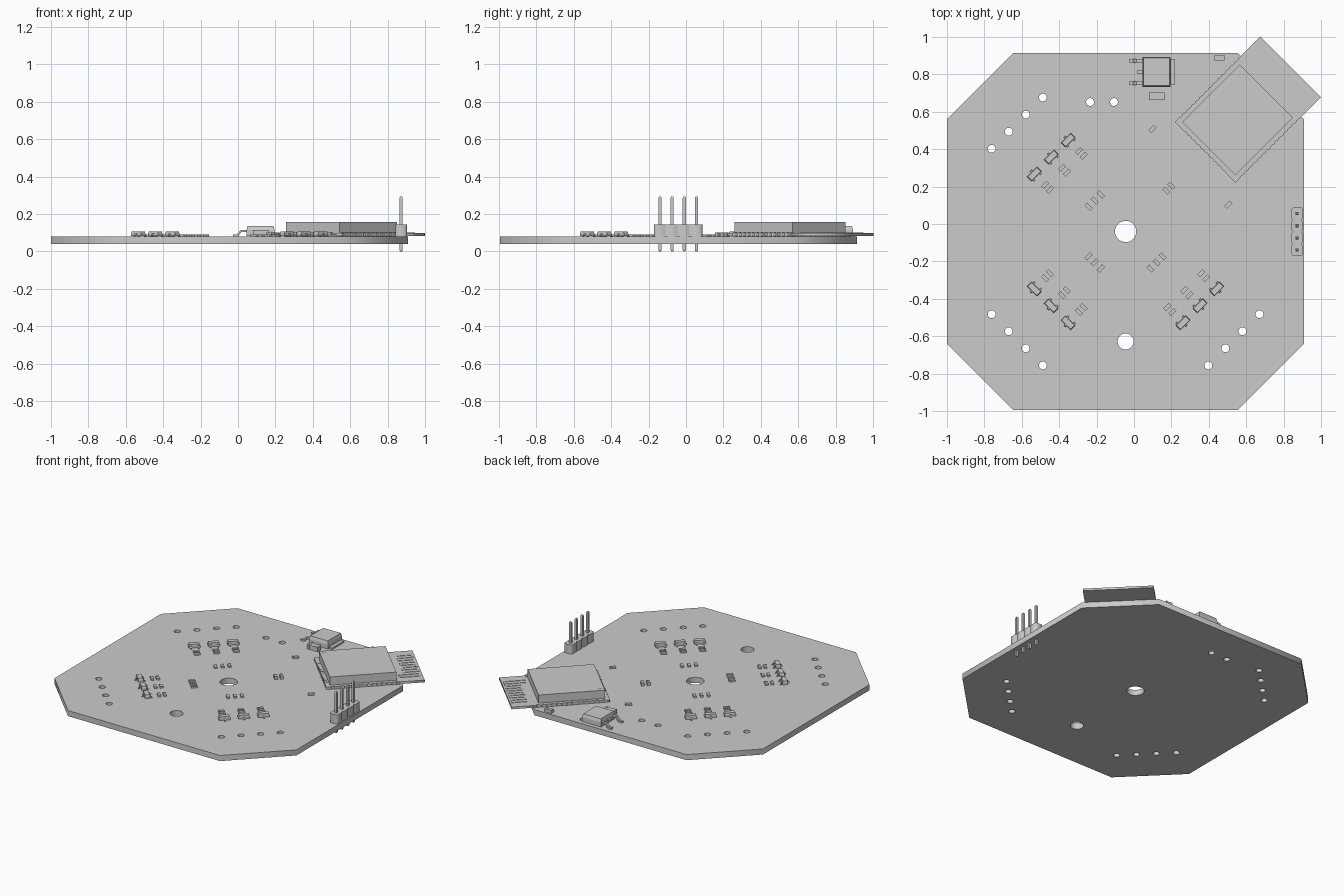
import bpy, bmesh, math
from mathutils import Matrix, Vector

if "Cube" in bpy.data.objects:
    bpy.data.objects.remove(bpy.data.objects["Cube"])

GREY = bpy.data.materials.new("plain_grey")
GREY.diffuse_color = (0.6, 0.6, 0.6, 1)
GREY.use_nodes = True
GREY.node_tree.nodes["Principled BSDF"].inputs["Base Color"].default_value = GREY.diffuse_color
CX, CY = -0.045, -0.04          # board centre
TOP = 0.08                      # board upper face


def finish(name, mesh, x=0, y=0, ang=0):
    ob = bpy.data.objects.new(name, mesh)
    bpy.context.collection.objects.link(ob)
    ob.location = (x, y, 0)
    ob.rotation_euler.z = math.radians(ang)
    if not mesh.materials:
        mesh.materials.append(GREY)
    return ob


def to_mesh(bm, name):
    bmesh.ops.recalc_face_normals(bm, faces=bm.faces)
    me = bpy.data.meshes.new(name)
    bm.to_mesh(me)
    bm.free()
    return me


def box(bm, x, y, z0, z1, sx, sy, taper=1.0):
    """Upright box; taper scales its upper face."""
    verts = bmesh.ops.create_cube(bm, size=1)["verts"]
    for v in verts:
        k = taper if v.co.z > 0 else 1
        v.co = Vector((x + v.co.x * sx * k, y + v.co.y * sy * k, z1 if v.co.z > 0 else z0))


def ribbon(bm, pts, y, w, t):
    """Bent metal lead: strip of thickness t following (x, z) points."""
    p = [Vector(q) for q in pts]
    rings = []
    for i in range(len(p)):
        d = (p[min(i + 1, len(p) - 1)] - p[max(i - 1, 0)]).normalized()
        n = Vector((-d.y, d.x)) * t / 2
        rings.append([bm.verts.new((q.x, y + s * w / 2, q.y))
                      for q, s in ((p[i] + n, -1), (p[i] + n, 1), (p[i] - n, 1), (p[i] - n, -1))])
    for a, b in zip(rings, rings[1:]):
        for j in range(4):
            bm.faces.new((a[j], a[(j + 1) % 4], b[(j + 1) % 4], b[j]))
    bm.faces.new(rings[0])
    bm.faces.new(rings[-1][::-1])


def plate(name, loops, z0, z1, x=0, y=0, ang=0):
    """Flat plate from an outline followed by hole loops."""
    cu = bpy.data.curves.new(name, "CURVE")
    cu.dimensions, cu.fill_mode, cu.extrude = "2D", "BOTH", (z1 - z0) / 2
    for loop in loops:
        sp = cu.splines.new("POLY")
        sp.points.add(len(loop) - 1)
        for pt, (px, py) in zip(sp.points, loop):
            pt.co = (px, py, 0, 1)
        sp.use_cyclic_u = True
    tmp = bpy.data.objects.new(name + "_outline", cu)
    bpy.context.collection.objects.link(tmp)
    bpy.context.view_layer.update()
    dg = bpy.context.evaluated_depsgraph_get()
    raw = bpy.data.meshes.new_from_object(tmp.evaluated_get(dg))
    bm = bmesh.new()
    bm.from_mesh(raw)
    bpy.data.objects.remove(tmp)
    bpy.data.meshes.remove(raw)
    bmesh.ops.remove_doubles(bm, verts=bm.verts, dist=1e-5)
    bmesh.ops.translate(bm, verts=bm.verts, vec=(0, 0, (z0 + z1) / 2))
    return finish(name, to_mesh(bm, name), x, y, ang)


def circle(x, y, r, n=24):
    return [(x + r * math.cos(2 * math.pi * i / n), y + r * math.sin(2 * math.pi * i / n)) for i in range(n)]


def polar(ang, r, t=0):
    """Point at radius r along a diagonal of the board, shifted sideways by t."""
    a = math.radians(ang)
    return CX + r * math.cos(a) - t * math.sin(a), CY + r * math.sin(a) + t * math.cos(a)


# Board: octagon with drilled holes
H, E = 0.955, 0.6
outline = [(CX + a, CY + b) for a, b in
           ((H, -E), (H, E), (E, H), (-E, H), (-H, E), (-H, -E), (-E, -H), (E, -H))]
holes = [circle(CX, CY, 0.057, 32), circle(CX, -0.628, 0.043, 32),
         circle(-0.235, 0.652, 0.021), circle(-0.107, 0.652, 0.021)]
for ang in (135, 225, 315):
    holes += [circle(*polar(ang, 0.819, k * 0.0645), 0.021) for k in (-3, -1, 1, 3)]
plate("circuit_board", [outline] + holes, 0.04, TOP)


# Two-ended chip parts (long axis is local x)
def chip_mesh(name, l, w, h):
    bm = bmesh.new()
    box(bm, 0, 0, TOP, TOP + h * 0.93, l * 0.62, w * 0.92)
    for s in (-1, 1):
        box(bm, s * l * 0.4, 0, TOP, TOP + h, l * 0.2, w)
    return to_mesh(bm, name)


resistor = chip_mesh("resistor", 0.041, 0.021, 0.012)
capacitor = chip_mesh("capacitor", 0.041, 0.021, 0.022)

# Three-legged transistor: local x points outward, body is long in y
bm = bmesh.new()
box(bm, 0, 0, TOP + 0.003, TOP + 0.015, 0.034, 0.075)
box(bm, 0, 0, TOP + 0.015, TOP + 0.028, 0.034, 0.075, 0.9)
for s, y in ((1, 0), (-1, 0.0245), (-1, -0.0245)):
    ribbon(bm, [(s * 0.014, 0.095), (s * 0.022, 0.095), (s * 0.025, 0.083), (s * 0.033, 0.083)], y, 0.012, 0.004)
transistor = to_mesh(bm, "transistor")

for ang in (135, 225, 315):
    for k in (-1, 0, 1):
        t = k * 0.128
        finish("transistor", transistor, *polar(ang, 0.562, t), ang)
        for r in (0.481, 0.444):
            finish("resistor", resistor, *polar(ang, r, t), ang + 90)
        finish("inner_resistor", resistor, *polar(ang, 0.234, k * 0.046), ang)
for r in (0.308, 0.346):
    finish("capacitor", capacitor, *polar(45, r), 135)
finish("single_resistor", resistor, 0.505, 0.104, 45)
finish("single_resistor", resistor, 0.099, 0.508, 45)
finish("edge_capacitor", chip_mesh("edge_capacitor", 0.052, 0.03, 0.022), 0.457, 0.888)
finish("large_capacitor", chip_mesh("large_capacitor", 0.083, 0.04, 0.034), 0.122, 0.684)

# Voltage regulator: body, rear tab, two bent leads and a cut middle lead
bm = bmesh.new()
box(bm, 0, 0, TOP + 0.003, 0.115, 0.15, 0.16)
box(bm, 0, 0, 0.115, 0.137, 0.15, 0.16, 0.92)
box(bm, 0.055, 0, TOP, TOP + 0.012, 0.088, 0.135)
for y in (-0.0605, 0.0605):
    ribbon(bm, [(-0.07, 0.11), (-0.105, 0.11), (-0.122, 0.086), (-0.148, 0.085)], y, 0.019, 0.012)
box(bm, -0.085, 0, 0.104, 0.116, 0.034, 0.02)
finish("voltage_regulator", to_mesh(bm, "voltage_regulator"), 0.121, 0.813)

# Pin header: notched strip and four pins
P, HX, HY = 0.0647, 0.872, -0.0415
side = []
for i in range(4):
    y = (i - 1.5) * P
    side += [(0.022, y - P / 2), (0.031, y - P / 2 + 0.01), (0.031, y + P / 2 - 0.01), (0.022, y + P / 2)]
side = [p for i, p in enumerate(side) if i == 0 or p != side[i - 1]]
side = [p for i, p in enumerate(side) if i == 0 or math.dist(p, side[i - 1]) > 1e-4]
plate("header_strip", [side + [(-x, y) for x, y in reversed(side)]], TOP, 0.145, HX, HY)
bm = bmesh.new()
for i in range(4):
    y = (i - 1.5) * P
    box(bm, 0, y, 0.008, 0.287, 0.0165, 0.0165)
    box(bm, 0, y, 0.287, 0.295, 0.0165, 0.0165, 0.5)
    box(bm, 0, y, 0.0, 0.008, 0.00825, 0.00825, 2.0)
finish("header_pins", to_mesh(bm, "header_pins"), HX, HY)

# Radio module, turned 45 degrees; local x runs towards the antenna end
MX, MY, U, V, PITCH, R = 0.609, 0.611, 0.323, 0.23, 0.0327, 0.0095
runs = [((-1, 0), (0, -1), [(0.148 - i * PITCH, V) for i in range(14)]),
        ((0, -1), (1, 0), [(-U, (4.5 - i) * PITCH) for i in range(10)]),
        ((1, 0), (0, 1), [(0.148 - i * PITCH, -V) for i in reversed(range(14))])]
corners = [(-U, V), (-U, -V)]
edge = [(U, -V), (U, V)]
pads = bmesh.new()
for i, (d, n, centres) in enumerate(runs):
    for c in centres:
        for s in range(6):
            a = math.pi * s / 5
            edge.append(tuple(c[j] + R * (math.sin(a) * n[j] - math.cos(a) * d[j]) for j in (0, 1)))
        box(pads, c[0] + n[0] * 0.013, c[1] + n[1] * 0.013, TOP, 0.1005, 0.018, 0.018)
    edge += corners[i:i + 1]
plate("module_board", [edge], 0.083, 0.099, MX, MY, 45)
finish("module_pads", to_mesh(pads, "module_pads"), MX, MY, 45)

# Shield can with a small corner dot
bm = bmesh.new()
box(bm, -0.077, 0, 0.099, 0.157, 0.436, 0.403)
bmesh.ops.create_cone(bm, cap_ends=True, segments=16, radius1=0.009, radius2=0.009, depth=0.002,
                      matrix=Matrix.Translation((-0.265, 0.172, 0.158)))
finish("shield_can", to_mesh(bm, "shield_can"), MX, MY, 45)

# Antenna: raised zigzag track
bm = bmesh.new()
N, S, W = 10, 0.036, 0.011
for i in range(N):
    v = (i - (N - 1) / 2) * S
    long_bar = i < 2
    u0 = 0.165 if long_bar else 0.21
    box(bm, (u0 + 0.305) / 2, v, 0.099, 0.102, 0.305 - u0, W)
    if i < N - 1:
        box(bm, 0.305 if i % 2 == 0 else 0.21, v + S / 2, 0.099, 0.102, W, S + W)
finish("antenna_track", to_mesh(bm, "antenna_track"), MX, MY, 45)
